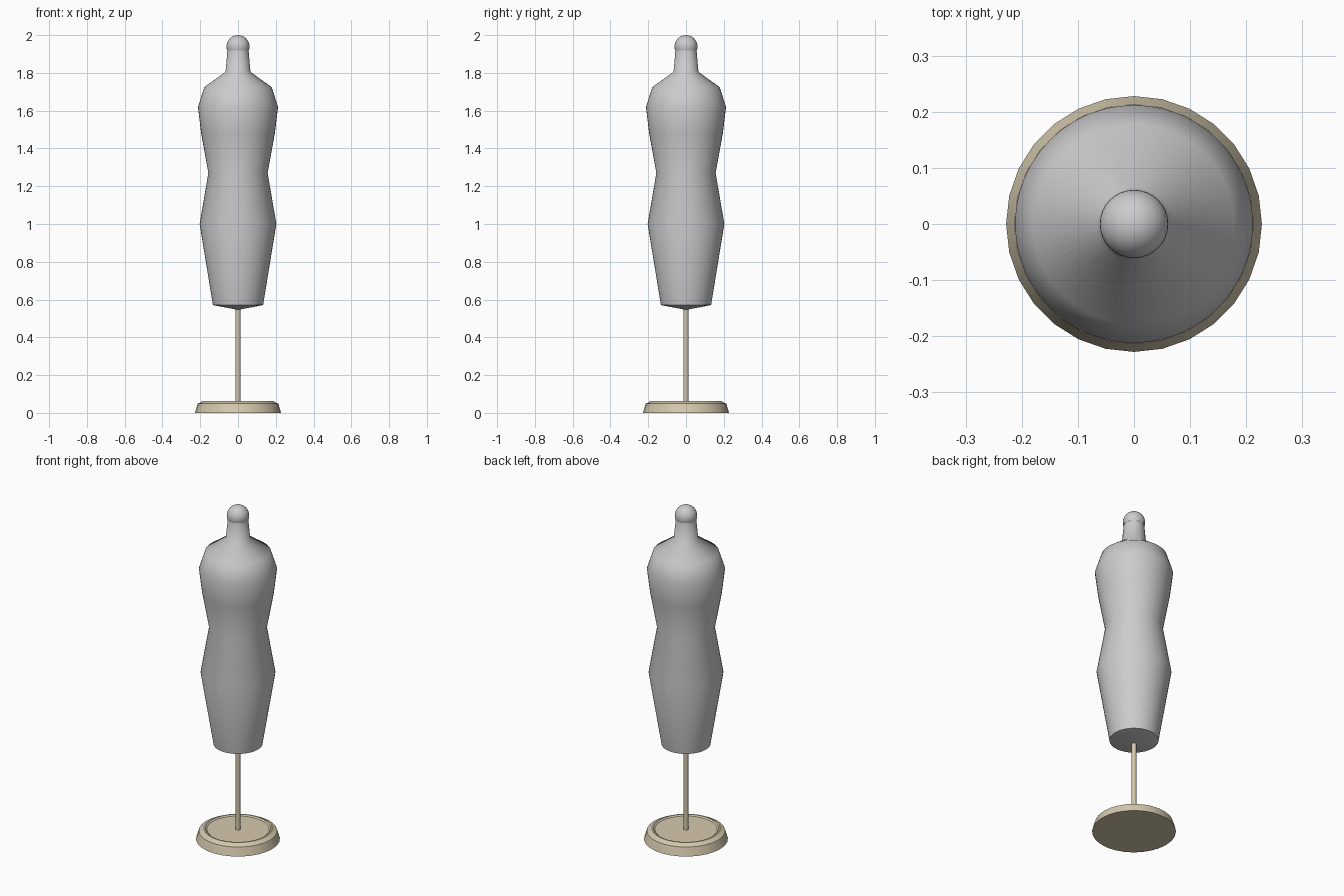
import bpy, bmesh, math

if "Cube" in bpy.data.objects:
    bpy.data.objects.remove(bpy.data.objects["Cube"])


def lathe(name, profile, sides, angle=30, color=None):
    """Revolve (radius, z) points about the z axis; radius 0 closes an end."""
    bm = bmesh.new()
    rings = []
    for r, z in profile:
        if r == 0:
            rings.append([bm.verts.new((0, 0, z))])
        else:
            rings.append([bm.verts.new((r * math.cos(math.tau * i / sides),
                                        r * math.sin(math.tau * i / sides), z))
                          for i in range(sides)])
    for a, b in zip(rings, rings[1:]):
        for i in range(sides):
            j = (i + 1) % sides
            quad = [a[i % len(a)], a[j % len(a)], b[j % len(b)], b[i % len(b)]]
            bm.faces.new(list(dict.fromkeys(quad)))
    bmesh.ops.recalc_face_normals(bm, faces=bm.faces)
    mesh = bpy.data.meshes.new(name)
    bm.to_mesh(mesh)
    bm.free()
    obj = bpy.data.objects.new(name, mesh)
    bpy.context.collection.objects.link(obj)
    bpy.ops.object.select_all(action='DESELECT')
    obj.select_set(True)
    bpy.context.view_layer.objects.active = obj
    bpy.ops.object.shade_smooth_by_angle(angle=math.radians(angle))
    if color:
        mesh.materials.append(color)
    return obj


tan = bpy.data.materials.new("tan_stand")
tan.diffuse_color = (0.66, 0.58, 0.42, 1)
tan.use_nodes = True
tan.node_tree.nodes["Principled BSDF"].inputs["Base Color"].default_value = tan.diffuse_color

# Stepped round base with a shallow recess on top
lathe("base", [(0, 0), (0.228, 0), (0.213, 0.05), (0.198, 0.055), (0.186, 0.064),
               (0.178, 0.064), (0.17, 0.058), (0, 0.058)], 28, 20, tan)

# Pole
lathe("pole", [(0, 0.05), (0.013, 0.05), (0.013, 0.57), (0, 0.57)], 16, 30, tan)

# Torso with a shallow cone underneath, up to the neck
lathe("torso", [(0, 0.545), (0.133, 0.571), (0.203, 1.0), (0.157, 1.27),
                (0.195, 1.48), (0.212, 1.62), (0.178, 1.725), (0.066, 1.805),
                (0.054, 1.94), (0, 1.945)], 48, 50)

# Rounded neck cap
dome = [(0.061 * math.cos(t), 1.939 + 0.061 * math.sin(t))
        for t in (math.radians(d) for d in range(-20, 90, 10))]
lathe("neck_cap", [(0, 1.918)] + dome + [(0, 2.0)], 32)
